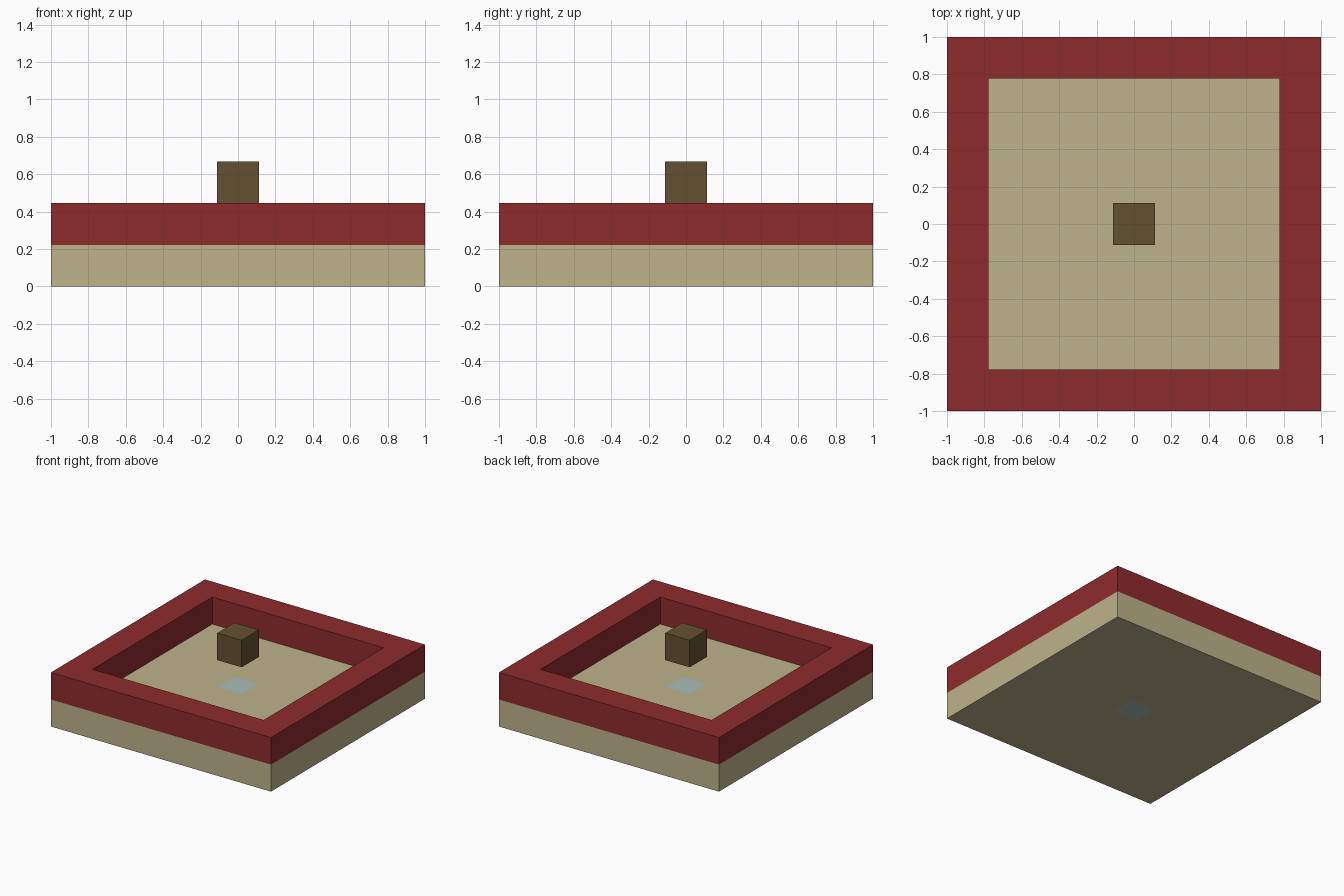
import bpy
import bmesh

cube = bpy.data.objects.get("Cube")
if cube:
    bpy.data.objects.remove(cube, do_unlink=True)

U = 2 / 9  # one block


def material(name, rgb):
    linear = [((c / 255 + 0.055) / 1.055) ** 2.4 for c in rgb] + [1]
    mat = bpy.data.materials.new(name)
    mat.use_nodes = True
    mat.diffuse_color = linear
    mat.node_tree.nodes["Principled BSDF"].inputs["Base Color"].default_value = linear
    return mat


def slab(name, mat, outer, level, inner=0):
    """One block high square slab, with an optional square opening."""
    bm = bmesh.new()
    loops = []
    for half in filter(None, (outer, inner)):
        corners = [(-half, -half), (half, -half), (half, half), (-half, half)]
        loops.append([[bm.verts.new((x * U, y * U, z * U)) for x, y in corners]
                      for z in (level, level + 1)])
    for low, high in loops:
        for i in range(4):
            j = (i + 1) % 4
            bm.faces.new((low[i], low[j], high[j], high[i]))
    for k in range(2):
        if inner:
            a, b = loops[0][k], loops[1][k]
            for i in range(4):
                j = (i + 1) % 4
                bm.faces.new((a[i], a[j], b[j], b[i]))
        else:
            bm.faces.new(loops[0][k])
    bmesh.ops.recalc_face_normals(bm, faces=bm.faces[:])
    mesh = bpy.data.meshes.new(name)
    bm.to_mesh(mesh)
    bm.free()
    mesh.materials.append(mat)
    obj = bpy.data.objects.new(name, mesh)
    bpy.context.collection.objects.link(obj)
    return obj


sand = material("sand", (190, 179, 139))
red = material("dark red", (143, 43, 45))
brown = material("brown", (101, 81, 51))
pale_blue = material("pale blue", (170, 189, 185))

# Floor with a pale block set through its centre
slab("floor", sand, 4.5, 0, inner=0.5)
slab("centre_block", pale_blue, 0.5, 0)

# Raised border
slab("border_wall", red, 4.5, 1, inner=3.5)

# Block hovering above the centre
slab("floating_block", brown, 0.5, 2)
